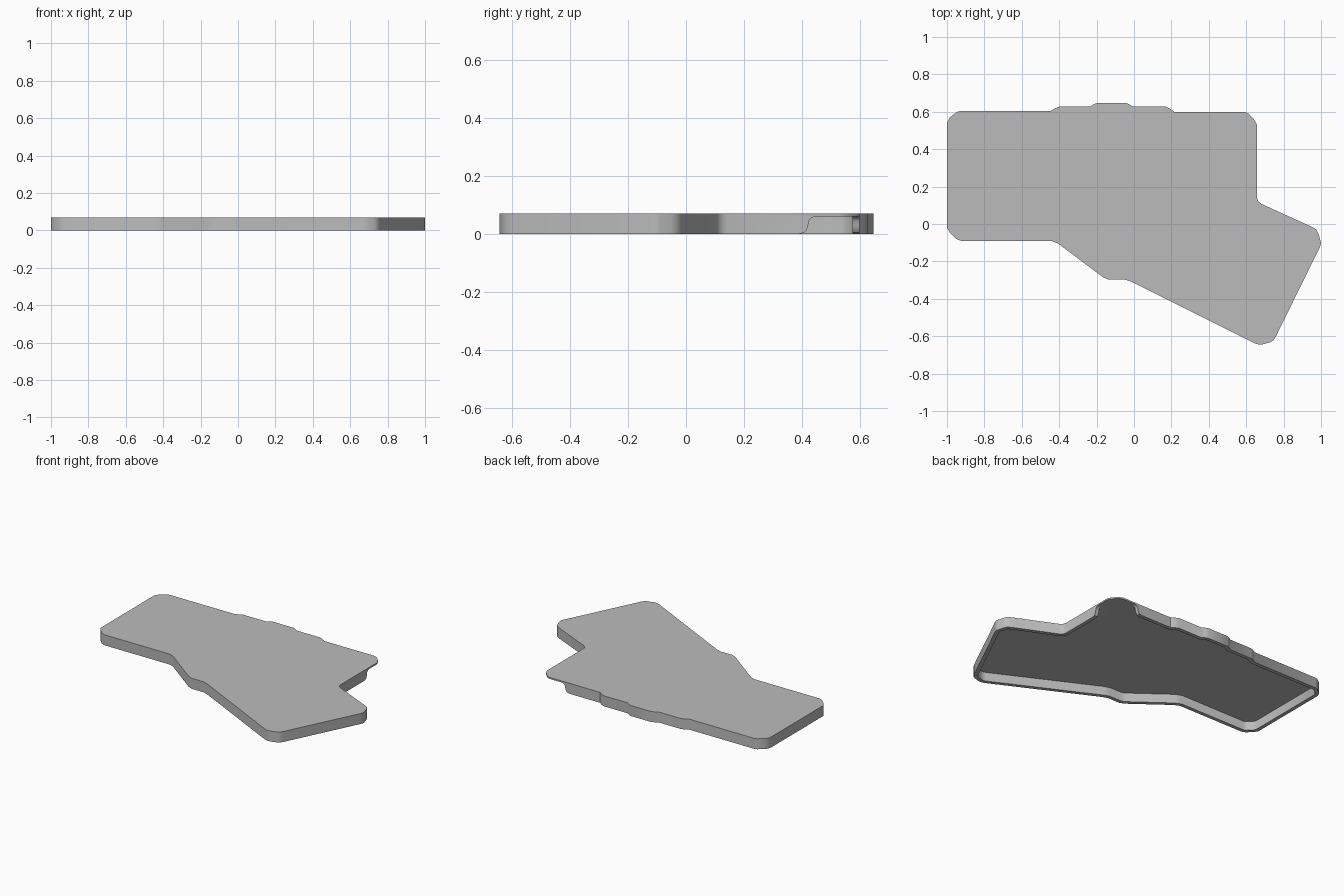
import bpy
import bmesh
import math
from mathutils import Vector

if "Cube" in bpy.data.objects:
    bpy.data.objects.remove(bpy.data.objects["Cube"])

HEIGHT, ROOF, WALL = 0.07, 0.06, 0.025

grey = bpy.data.materials.new("plain grey")
grey.use_nodes = True
grey.diffuse_color = (0.5, 0.5, 0.5, 1)
grey.node_tree.nodes["Principled BSDF"].inputs["Base Color"].default_value = (0.5, 0.5, 0.5, 1)

# Case outline, clockwise from the back right corner
OUTLINE = [Vector(p) for p in (
    (-1, .54), (-.985, .57), (-.945, .6), (-.925, .605),
    (-.445, .605), (-.42, .62), (-.4, .627), (-.235, .627), (-.215, .64), (-.195, .648),
    (-.045, .648), (-.025, .64), (-.005, .627), (.17, .627), (.195, .615), (.215, .6),
    (.59, .6), (.615, .588), (.645, .555), (.657, .53),
    (.657, .14), (.665, .12), (.68, .108),
    (.95, -.015), (.975, -.03), (.985, -.05), (.997, -.09), (1, -.105), (.993, -.125),
    (.757, -.605), (.745, -.622), (.73, -.632), (.69, -.643), (.67, -.645), (.645, -.638),
    (-.01, -.31), (-.045, -.298), (-.135, -.298), (-.165, -.285),
    (-.405, -.105), (-.44, -.09), (-.925, -.09), (-.95, -.08), (-.985, -.045), (-1, -.02))]


def inset(points, d):
    """Mitred inward offset of a clockwise outline."""
    result = []
    for i, p in enumerate(points):
        a = (p - points[i - 1]).normalized()
        b = (points[(i + 1) % len(points)] - p).normalized()
        na, nb = Vector((a.y, -a.x)), Vector((b.y, -b.x))
        result.append(p + (na + nb) * d / (1 + na.dot(nb)))
    return result


def prism(name, points, sweep):
    """Solid made by sweeping a flat 3D loop along a vector."""
    bm = bmesh.new()
    face = bm.faces.new([bm.verts.new(p) for p in points])
    new = bmesh.ops.extrude_face_region(bm, geom=[face])["geom"]
    bmesh.ops.translate(bm, vec=sweep, verts=[v for v in new if isinstance(v, bmesh.types.BMVert)])
    if face.is_valid is False or len(bm.faces) < len(points) + 2:
        bm.faces.new([v for v in bm.verts][:len(points)])
    bmesh.ops.recalc_face_normals(bm, faces=bm.faces)
    mesh = bpy.data.meshes.new(name)
    bm.to_mesh(mesh)
    bm.free()
    obj = bpy.data.objects.new(name, mesh)
    bpy.context.collection.objects.link(obj)
    mesh.materials.append(grey)
    return obj


case = prism("case_shell", [(p.x, p.y, 0) for p in OUTLINE], (0, 0, HEIGHT))

# Hollow underside
cavity = prism("cavity_cutter", [(p.x, p.y, -.05) for p in inset(OUTLINE, WALL)], (0, 0, ROOF + .05))

# Corner opening with curved ends, cut through the side and back walls
CURVE = [(-.01, -.05), (-.01, 0), (.008, .004), (.018, .015), (.022, .03),
         (.024, .045), (.032, .055), (.045, ROOF), (.4, ROOF), (.4, -.05)]
side_gap = prism("side_gap_cutter", [(.5, .4 + d, z) for d, z in CURVE], (.3, 0, 0))
back_gap = prism("back_gap_cutter", [(.45 + d, .45, z) for d, z in CURVE], (0, .35, 0))

bpy.ops.object.select_all(action='DESELECT')
bpy.context.view_layer.objects.active = case
case.select_set(True)
for cutter in (cavity, side_gap, back_gap):
    mod = case.modifiers.new(cutter.name, 'BOOLEAN')
    mod.operation, mod.solver, mod.object = 'DIFFERENCE', 'EXACT', cutter
    bpy.ops.object.modifier_apply(modifier=mod.name)
    bpy.data.objects.remove(cutter)

bpy.ops.object.shade_smooth_by_angle(angle=math.radians(35))
